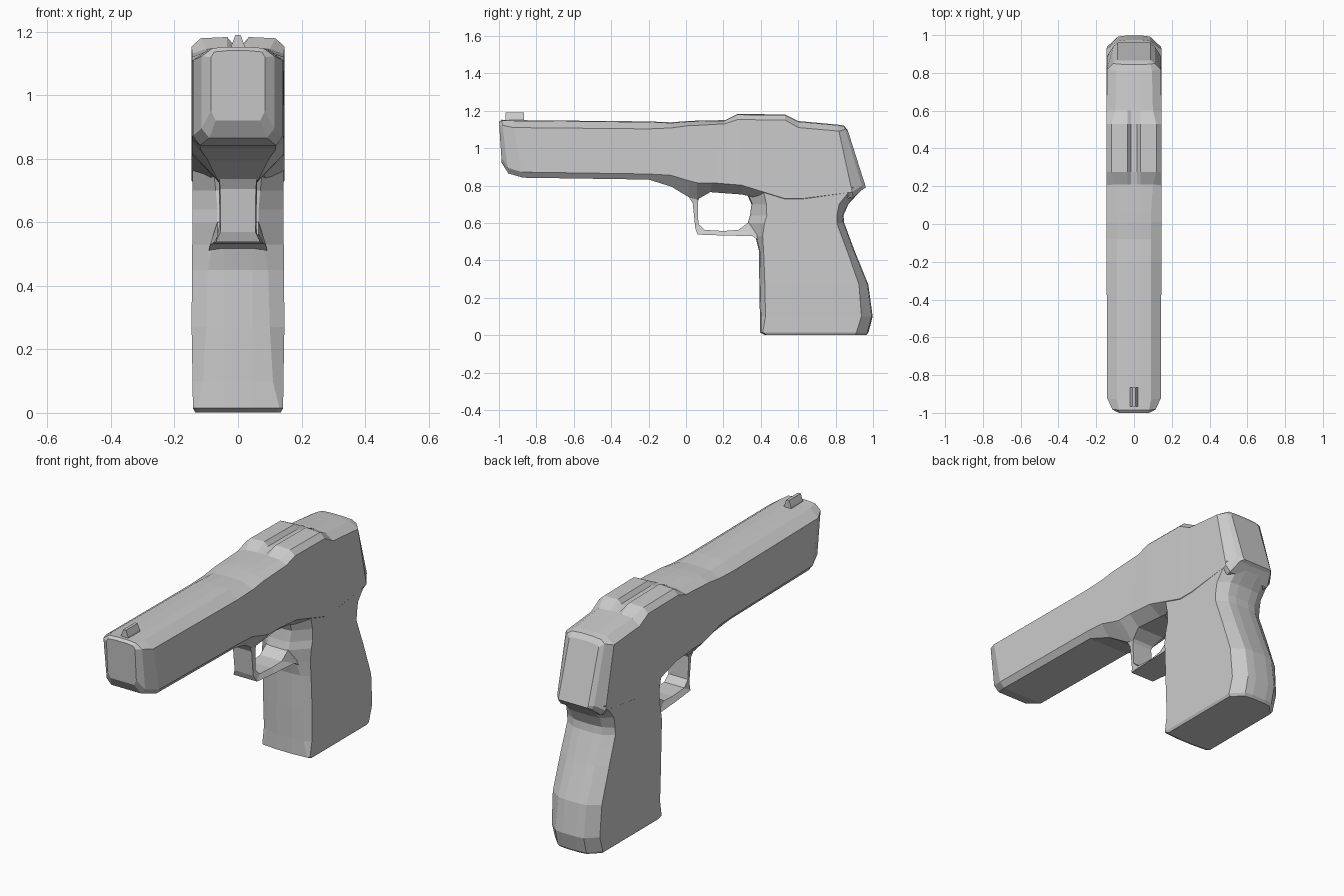
import bpy, bmesh


def loft(name, rings, weld=0.0005):
    """Bridge equal-length rings of points and cap both ends."""
    bm = bmesh.new()
    rows = [[bm.verts.new(p) for p in ring] for ring in rings]
    n = len(rows[0])
    for a, b in zip(rows, rows[1:]):
        for i in range(n):
            j = (i + 1) % n
            bm.faces.new((a[i], a[j], b[j], b[i]))
    bm.faces.new(rows[0][::-1])
    bm.faces.new(rows[-1])
    bmesh.ops.remove_doubles(bm, verts=bm.verts, dist=weld)
    bmesh.ops.recalc_face_normals(bm, faces=bm.faces)
    mesh = bpy.data.meshes.new(name)
    bm.to_mesh(mesh)
    bm.free()
    obj = bpy.data.objects.new(name, mesh)
    bpy.context.collection.objects.link(obj)
    return obj


def mirrored(half):
    return half + [(-x, y, z) for x, y, z in reversed(half)]


# Slide and frame: stations along the barrel
def slide_ring(y_top, y_bot, top, bot, w, tw, bw, drop, rise, groove=0.0):
    def at(x, z):
        t = (z - bot) / (top - bot)
        return (x, y_bot + (y_top - y_bot) * t, z)
    return mirrored([at(0.016, top - groove), at(0.034, top), at(tw, top - 0.004),
                     at(w, top - drop), at(w, bot + rise), at(bw, bot)])


slide = loft("slide_and_frame", [slide_ring(*s) for s in [
    (-1.00, -0.985, 1.14, 0.92, 0.085, 0.075, 0.07, 0.02, 0.03),
    (-0.985, -0.95, 1.152, 0.865, 0.115, 0.08, 0.09, 0.03, 0.03),
    (-0.93, -0.87, 1.15, 0.842, 0.142, 0.09, 0.12, 0.04, 0.03),
    (-0.20, -0.20, 1.143, 0.832, 0.145, 0.09, 0.12, 0.04, 0.03),
    (-0.08, -0.08, 1.138, 0.795, 0.145, 0.09, 0.095, 0.03, 0.06),
    (0.01, 0.02, 1.145, 0.735, 0.145, 0.09, 0.065, 0.025, 0.09),
    (0.06, 0.06, 1.147, 0.725, 0.145, 0.09, 0.06, 0.025, 0.09),
    (0.21, 0.13, 1.15, 0.765, 0.145, 0.10, 0.08, 0.02, 0.05),
    (0.275, 0.30, 1.183, 0.752, 0.146, 0.118, 0.08, 0.03, 0.05, 0.022),
    (0.53, 0.53, 1.18, 0.70, 0.146, 0.118, 0.11, 0.03, 0.03, 0.022),
    (0.60, 0.62, 1.145, 0.70, 0.145, 0.10, 0.11, 0.035, 0.03),
    (0.81, 0.895, 1.126, 0.735, 0.143, 0.095, 0.12, 0.035, 0.03),
    (0.845, 0.945, 1.12, 0.78, 0.11, 0.088, 0.10, 0.02, 0.02),
    (0.865, 0.962, 1.095, 0.79, 0.088, 0.08, 0.085, 0.01, 0.01),
]])


# Grip: stations from base to frame (z, front, back, half width, front flat, back flat)
def grip_ring(z, yf, yb, w, fw, bw, fd, bd):
    return mirrored([(0.045, yf, z), (fw, yf + 0.006, z), (w, yf + fd, z),
                     (w, yb - bd, z), (bw, yb - 0.006, z), (0.04, yb, z)])


grip = loft("grip", [grip_ring(*s) for s in [
    (0.002, 0.42, 0.965, 0.135, 0.12, 0.08, 0.01, 0.06),
    (0.015, 0.395, 0.976, 0.142, 0.13, 0.085, 0.015, 0.065),
    (0.10, 0.395, 0.998, 0.143, 0.11, 0.085, 0.03, 0.06),
    (0.27, 0.392, 0.975, 0.146, 0.10, 0.085, 0.03, 0.05),
    (0.45, 0.39, 0.902, 0.145, 0.095, 0.085, 0.025, 0.04),
    (0.53, 0.37, 0.872, 0.144, 0.08, 0.085, 0.04, 0.04),
    (0.60, 0.33, 0.846, 0.143, 0.065, 0.085, 0.09, 0.04),
    (0.64, 0.342, 0.842, 0.143, 0.065, 0.085, 0.09, 0.035),
    (0.70, 0.35, 0.868, 0.143, 0.07, 0.09, 0.08, 0.05),
    (0.79, 0.31, 0.95, 0.143, 0.08, 0.085, 0.10, 0.06),
]])

# Trigger guard: swept strip (outer y, z, inner y, z, half width outer, inner)
guard = loft("trigger_guard", [
    [(-wo, yo, zo), (wo, yo, zo), (wi, yi, zi), (-wi, yi, zi)]
    for yo, zo, yi, zi, wo, wi in [
        (0.00, 0.765, 0.09, 0.765, 0.062, 0.062),
        (0.036, 0.705, 0.063, 0.715, 0.056, 0.06),
        (0.050, 0.57, 0.066, 0.595, 0.055, 0.058),
        (0.062, 0.538, 0.10, 0.563, 0.07, 0.06),
        (0.20, 0.533, 0.20, 0.557, 0.08, 0.06),
        (0.355, 0.53, 0.28, 0.563, 0.088, 0.065),
        (0.385, 0.51, 0.33, 0.60, 0.092, 0.065),
        (0.43, 0.48, 0.43, 0.62, 0.09, 0.065)]])

# Weld frame, grip and guard into one shell
for part in (grip, guard):
    mod = slide.modifiers.new("union_" + part.name, 'BOOLEAN')
    mod.operation, mod.solver, mod.object = 'UNION', 'EXACT', part
bpy.context.view_layer.objects.active = slide
for mod in list(slide.modifiers):
    bpy.ops.object.modifier_apply(modifier=mod.name)
for part in (grip, guard):
    bpy.data.objects.remove(part)
slide.name = "pistol_body"

# Front sight blade
loft("front_sight", [[(-0.023, y, 1.14), (0.023, y, 1.14), (0.02, y, 1.158), (0.008, y, 1.19),
                      (-0.008, y, 1.19), (-0.02, y, 1.158)] for y in (-0.965, -0.865)])
